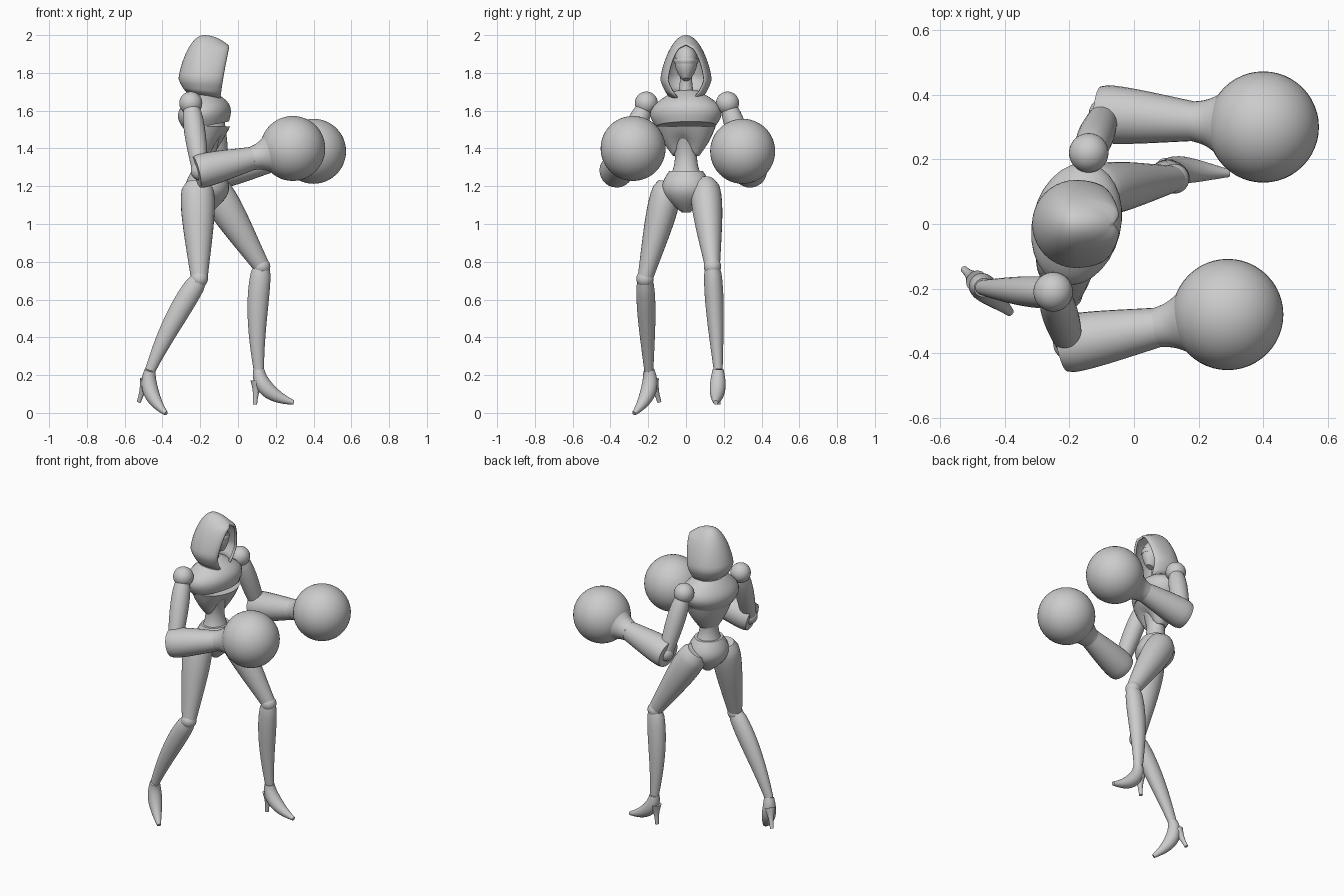
import bpy, bmesh, math
from mathutils import Vector, Matrix

if "Cube" in bpy.data.objects:
    bpy.data.objects.remove(bpy.data.objects["Cube"])

SHADE = 0.6
grey = bpy.data.materials.new("plain_grey")
grey.use_nodes = True
grey.diffuse_color = (SHADE, SHADE, SHADE, 1)
grey.node_tree.nodes["Principled BSDF"].inputs["Base Color"].default_value = grey.diffuse_color

LEFT = Vector((0, 1, 0))
TURNED_LEFT = Vector((0.25, 1, 0)).normalized()


def finish(name, bm):
    """Clean the mesh, shade it smooth with sharp edges and add it to the scene."""
    bmesh.ops.remove_doubles(bm, verts=bm.verts, dist=0.0005)
    bmesh.ops.recalc_face_normals(bm, faces=bm.faces)
    mesh = bpy.data.meshes.new(name)
    bm.to_mesh(mesh)
    bm.free()
    mesh.materials.append(grey)
    mesh.shade_smooth()
    mesh.set_sharp_from_angle(angle=math.radians(40))
    obj = bpy.data.objects.new(name, mesh)
    bpy.context.collection.objects.link(obj)
    return obj


def bridge(bm, loops, closed):
    """Join neighbouring loops of vertices with quads."""
    for low, high in zip(loops, loops[1:]):
        for k in range(0 if closed else 1, len(low)):
            bm.faces.new((low[k - 1], low[k], high[k], high[k - 1]))


def limb(name, start, end, start_radius, end_radius, swell=0, peak=1, depth=1,
         side=LEFT, bend=Vector(), arch=0, rings=14, sides=28):
    """Tapered, swelling tube whose centre line may bend."""
    start, end = Vector(start), Vector(end)
    bm = bmesh.new()
    loops = []
    for i in range(rings + 1):
        t = i / rings
        centre = start.lerp(end, t) + bend * (2 * t * (1 - t))
        along = (end - start + bend * (2 - 4 * t)).normalized()
        across = (side - along * side.dot(along)).normalized()
        front = across.cross(along)
        radius = start_radius + (end_radius - start_radius) * t
        radius += swell * math.sin(math.pi * t ** peak)
        loop = []
        for k in range(sides):
            c = math.cos(math.tau * k / sides)
            s = math.sin(math.tau * k / sides)
            point = centre + (front * c * depth + across * s) * radius
            point.z += arch * (1 - t) * max(c, 0) ** 4
            loop.append(bm.verts.new(point))
        loops.append(loop)
    bridge(bm, loops, closed=True)
    bm.faces.new(loops[0])
    bm.faces.new(loops[-1])
    return finish(name, bm)


def ball(name, centre, radius, scale=(1, 1, 1), segments=40):
    bm = bmesh.new()
    place = Matrix.Translation(centre) @ Matrix.Diagonal((*scale, 1))
    bmesh.ops.create_uvsphere(bm, u_segments=segments, v_segments=segments // 2,
                              radius=radius, matrix=place)
    return finish(name, bm)


# Torso: ribcage with an arched lower edge, chest, waist and pelvis
BUST = (-0.165, 0, 1.52)
limb("ribcage", (-0.17, 0, 1.36), BUST, 0.07, 0.16, swell=0.01, depth=0.76,
     side=TURNED_LEFT, arch=0.08)
limb("chest", BUST, (-0.2, 0, 1.7), 0.162, 0.07, swell=0.07, depth=0.72, side=TURNED_LEFT)
limb("waist", (-0.165, 0, 1.22), (-0.17, 0, 1.45), 0.1, 0.08, swell=-0.03, depth=0.9,
     side=TURNED_LEFT)
limb("pelvis", (-0.16, 0, 1.06), (-0.165, 0, 1.28), 0.02, 0.09, swell=0.07, depth=0.9,
     side=TURNED_LEFT)

# Neck and head
limb("neck", (-0.19, 0, 1.66), (-0.17, 0, 1.84), 0.05, 0.036, swell=-0.01)
ball("skull", (-0.16, 0, 1.865), 0.06, scale=(1.35, 1, 1.4))
limb("jaw", (-0.125, 0, 1.765), (-0.155, 0, 1.86), 0.02, 0.06, swell=0.01, depth=1.3)
limb("visor", (-0.16, 0, 1.85), (-0.16, 0, 1.88), 0.063, 0.063, swell=0.003, depth=1.35)


# Hood: a dome with a teardrop opening and a hem that dips in front
def dome(z, rise, drop, widest=1.77):
    reach = (z - widest) / rise if z > widest else (widest - z) / drop
    return math.sqrt(max(0, 1 - reach ** 1.3))


def hood(middle=-0.18, bottom=1.7, rows=20, steps=10):
    bm = bmesh.new()
    loops = []
    for i in range(rows + 1):
        t = i / rows
        z = bottom + 0.3 * math.sin(math.pi / 2 * t)
        size = dome(z, rise=0.23, drop=0.12)
        half_width = 0.136 * size
        back = 0.135 * size
        rim = min(0.1 + 0.2 * (z - 1.77), 0.24 * size)
        opening = min(0.095 * dome(z, rise=0.18, drop=0.08), half_width)
        half = []
        for k in range(2 * steps + 1):
            turn = math.pi / 2 * k / steps
            c, s = math.cos(turn), math.sin(turn)
            if k <= steps:
                x, y = -back * c, half_width * s
            else:
                x, y = -rim * c, opening + (half_width - opening) * s
            dip = 0.04 * (1 - t) ** 8 * k / (2 * steps)
            half.append(Vector((middle + x, y, z - dip)))
        other = [Vector((p.x, -p.y, p.z)) for p in reversed(half)]
        loops.append([bm.verts.new(p) for p in other + half[1:]])
    bridge(bm, loops, closed=False)
    cloth = finish("hood", bm).modifiers.new("cloth", "SOLIDIFY")
    cloth.thickness = 0.014
    cloth.offset = -1


hood()


# Arms ending in round gloves
def arm(label, shoulder, elbow, glove):
    shoulder, elbow, glove = Vector(shoulder), Vector(elbow), Vector(glove)
    ball(label + "_shoulder", shoulder, 0.061)
    limb(label + "_upper_arm", shoulder.lerp(elbow, 0.1), elbow, 0.045, 0.042,
         swell=0.012, peak=0.7)
    ball(label + "_elbow", elbow, 0.05)
    limb(label + "_forearm", elbow.lerp(glove, -0.04), elbow.lerp(glove, 0.58),
         0.084, 0.06, swell=0.01, peak=0.5)
    limb(label + "_cuff", elbow.lerp(glove, 0.56), elbow.lerp(glove, 0.76),
         0.062, 0.11, swell=-0.01)
    ball(label + "_glove", glove, 0.172, segments=48)


arm("left", shoulder=(-0.14, 0.22, 1.64), elbow=(-0.09, 0.34, 1.28), glove=(0.4, 0.3, 1.385))
arm("right", shoulder=(-0.25, -0.21, 1.64), elbow=(-0.2, -0.37, 1.28), glove=(0.29, -0.28, 1.4))


# Legs with high heeled shoes set by their own heading and pitch
def leg(label, hip, knee, ankle, heading, pitch):
    limb(label + "_thigh", hip, knee, 0.055, 0.04, swell=0.03, peak=0.5, depth=1.1)
    ball(label + "_knee", knee, 0.046)
    limb(label + "_shin", knee, ankle, 0.037, 0.024, swell=0.016, peak=0.6, depth=1.15,
         bend=Vector((-0.03, 0, 0)))
    turn = Matrix.Rotation(math.radians(heading), 3, "Z")
    turn = turn @ Matrix.Rotation(math.radians(pitch), 3, "Y")
    ankle = Vector(ankle)
    limb(label + "_shoe", ankle, ankle + turn @ Vector((0.185, 0, -0.175)), 0.03, 0.012,
         swell=0.02, side=turn @ LEFT, bend=turn @ Vector((-0.09, 0, -0.04)))
    limb(label + "_heel", ankle + turn @ Vector((-0.01, 0, -0.06)),
         ankle + turn @ Vector((-0.02, 0, -0.185)), 0.034, 0.011,
         swell=-0.006, side=turn @ LEFT)


leg("left", hip=(-0.15, 0.1, 1.22), knee=(0.125, 0.14, 0.775), ankle=(0.11, 0.17, 0.23),
    heading=-4, pitch=0)
leg("right", hip=(-0.215, -0.09, 1.22), knee=(-0.205, -0.217, 0.71),
    ankle=(-0.465, -0.197, 0.225), heading=-43, pitch=20)
